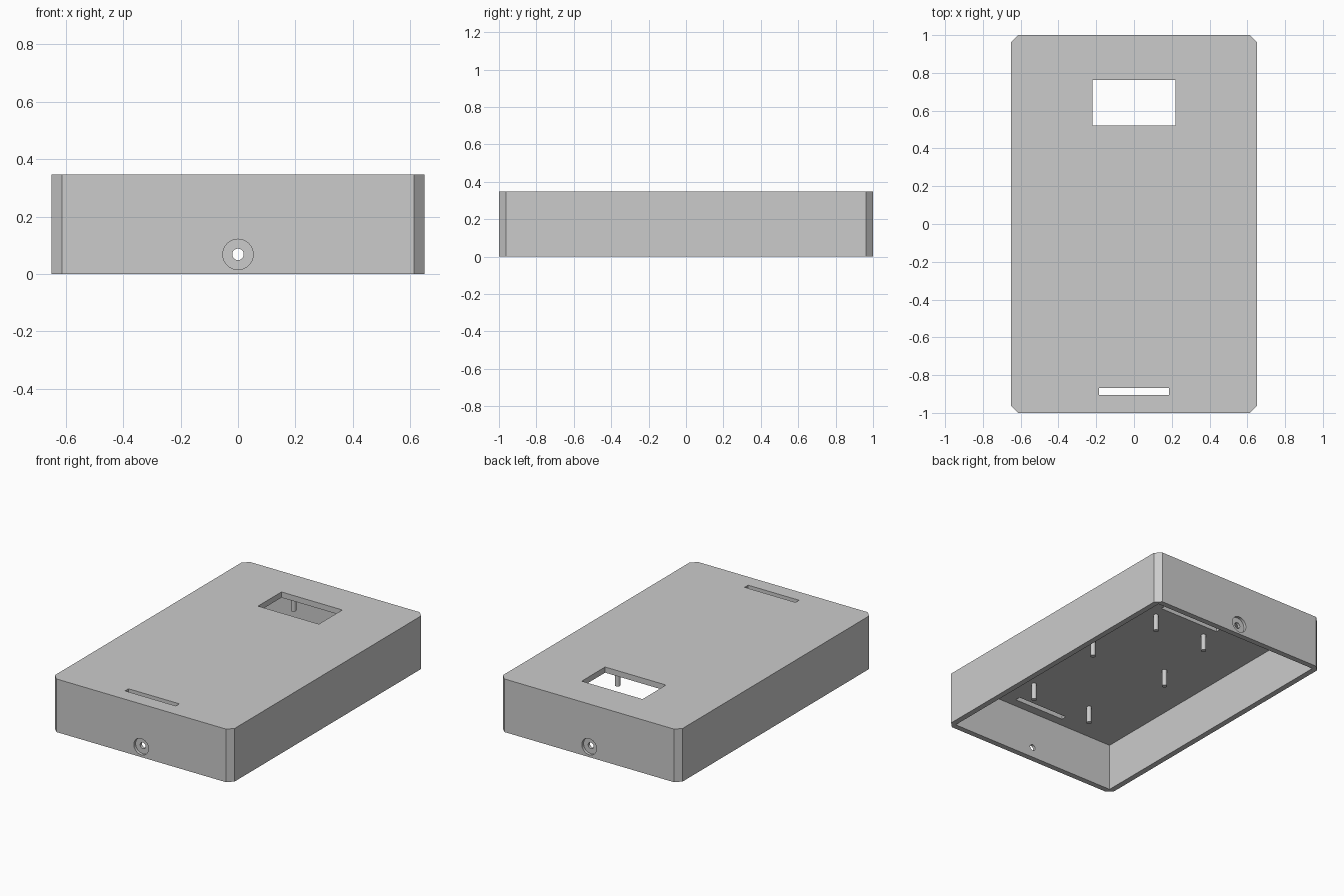
import bpy, bmesh, math
from mathutils import Matrix

if "Cube" in bpy.data.objects:
    bpy.data.objects.remove(bpy.data.objects["Cube"])

W, L, H, T = 1.30, 2.00, 0.347, 0.037   # outer size and wall thickness

grey = bpy.data.materials.new("light grey plastic")
grey.diffuse_color = (0.6, 0.6, 0.6, 1)
grey.use_nodes = True
grey.node_tree.nodes["Principled BSDF"].inputs["Base Color"].default_value = grey.diffuse_color


def make_object(name, bm):
    bmesh.ops.recalc_face_normals(bm, faces=bm.faces)
    mesh = bpy.data.meshes.new(name)
    bm.to_mesh(mesh)
    bm.free()
    mesh.materials.append(grey)
    ob = bpy.data.objects.new(name, mesh)
    bpy.context.collection.objects.link(ob)
    return ob


def box(name, x0, x1, y0, y1, z0, z1, chamfer=0):
    bm = bmesh.new()
    bmesh.ops.create_cube(bm, size=1)
    for v in bm.verts:
        v.co = ((x0 + x1) / 2 + v.co.x * (x1 - x0),
                (y0 + y1) / 2 + v.co.y * (y1 - y0),
                (z0 + z1) / 2 + v.co.z * (z1 - z0))
    if chamfer:
        upright = [e for e in bm.edges
                   if abs(e.verts[0].co.z - e.verts[1].co.z) > 0.1]
        bmesh.ops.bevel(bm, geom=upright, offset=chamfer, segments=1,
                        affect='EDGES')
    return make_object(name, bm)


def cylinder(name, centre, r, depth, axis='Z', sides=32):
    bm = bmesh.new()
    bmesh.ops.create_cone(bm, cap_ends=True, segments=sides,
                          radius1=r, radius2=r, depth=depth)
    if axis == 'Y':
        bm.transform(Matrix.Rotation(math.pi / 2, 4, 'X'))
    bm.transform(Matrix.Translation(centre))
    return make_object(name, bm)


def cut(target, cutter):
    mod = target.modifiers.new("cut", 'BOOLEAN')
    mod.operation = 'DIFFERENCE'
    mod.solver = 'EXACT'
    mod.object = cutter
    bpy.context.view_layer.objects.active = target
    bpy.ops.object.modifier_apply(modifier=mod.name)
    bpy.data.objects.remove(cutter)


def smooth(ob):
    bpy.ops.object.select_all(action='DESELECT')
    ob.select_set(True)
    bpy.context.view_layer.objects.active = ob
    bpy.ops.object.shade_smooth_by_angle(angle=math.radians(30))


# Case shell, open underneath, with chamfered outer corners
case = box("case_shell", -W / 2, W / 2, -L / 2, L / 2, 0, H, chamfer=T)
cut(case, box("cavity", -W / 2 + T, W / 2 - T, -L / 2 + T, L / 2 - T, -0.1, H - T))

# Display window and narrow slot in the top
cut(case, box("window", -0.22, 0.22, 0.521, 0.763, 0.2, 0.5))
cut(case, box("slot", -0.184, 0.184, -0.904, -0.868, 0.2, 0.5))

# Counterbored screw holes in both ends
for s in (-1, 1):
    cut(case, cylinder("counterbore", (0, s * L / 2, 0.068), 0.053, T, 'Y'))
    cut(case, cylinder("screw_hole", (0, s * L / 2, 0.068), 0.02, 0.2, 'Y'))
smooth(case)

# Mounting pegs hanging from the underside of the top, in mirrored pairs
PEG = 0.108
for row, (x, y) in enumerate([(0.19, 0.845), (0.19, 0.435),
                              (0.285, -0.05), (0.219, -0.688)], 1):
    for side, s in (("left", -1), ("right", 1)):
        peg = cylinder(f"mounting_peg_{row}_{side}",
                       (s * x, y, H - T - PEG / 2 + 0.002), 0.016,
                       PEG + 0.004, sides=24)
        smooth(peg)
